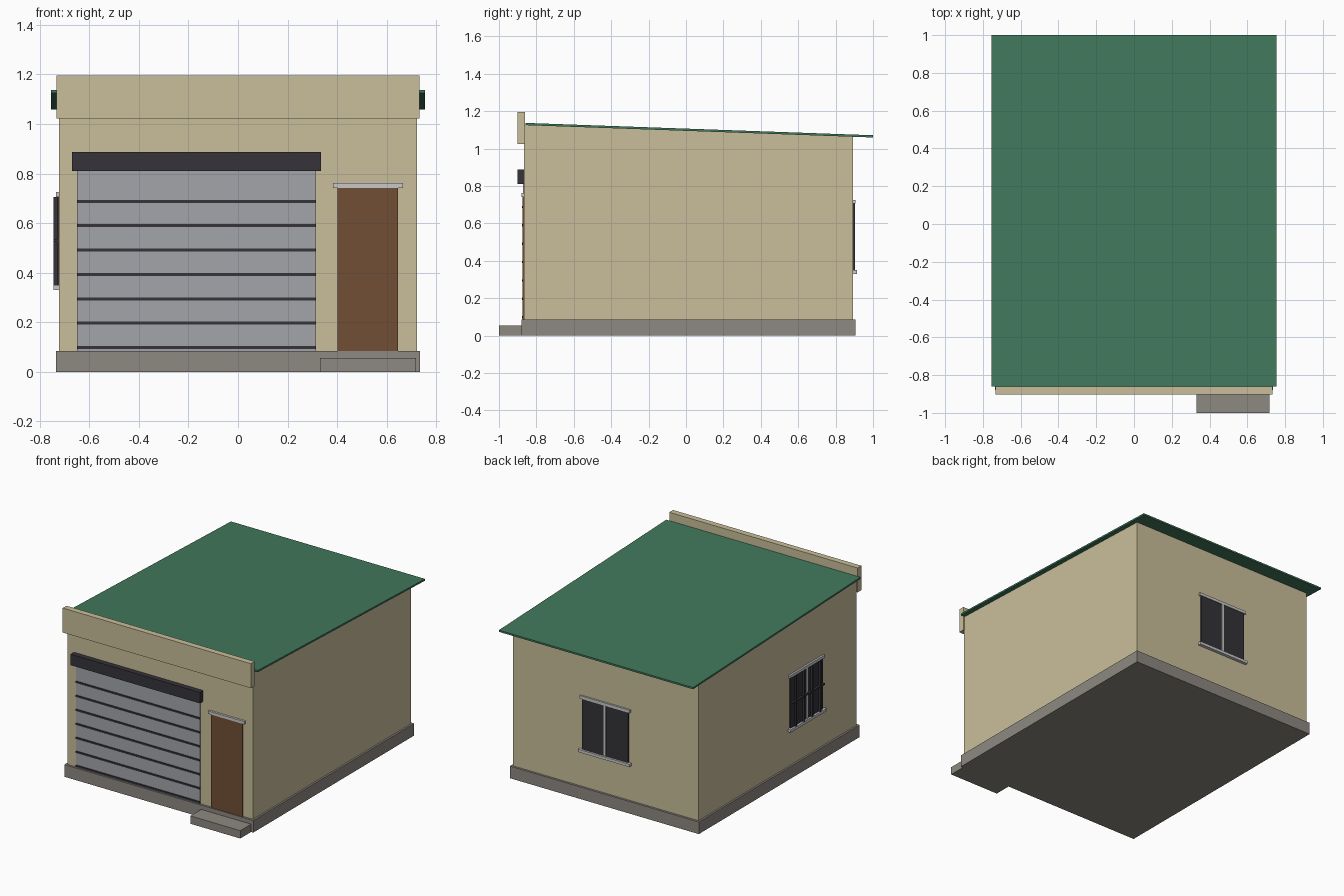
import bpy
import bmesh

cube = bpy.data.objects.get("Cube")
if cube:
    bpy.data.objects.remove(cube, do_unlink=True)


def material(name, r, g, b):
    """Flat material from 0-255 display values, converted to linear."""
    def linear(v):
        v /= 255
        return v / 12.92 if v <= 0.04045 else ((v + 0.055) / 1.055) ** 2.4
    colour = (linear(r), linear(g), linear(b), 1)
    m = bpy.data.materials.new(name)
    m.use_nodes = True
    m.diffuse_color = colour
    m.node_tree.nodes["Principled BSDF"].inputs["Base Color"].default_value = colour
    return m


wall = material("cream wall", 202, 191, 155)
green = material("green roof", 65, 120, 92)
concrete = material("grey concrete", 141, 136, 129)
steel = material("grey shutter", 162, 165, 170)
dark = material("dark metal", 54, 51, 58)
glass = material("dark glass", 52, 51, 56)
wood = material("brown door", 113, 78, 53)
trim = material("light trim", 200, 200, 200)


def box(name, x, y, z, mat, top=None):
    """Box from ranges; top(y) optionally slopes the upper face."""
    bm = bmesh.new()
    bmesh.ops.create_cube(bm, size=1)
    for v in bm.verts:
        upper = v.co.z > 0
        v.co = [r[1] if c > 0 else r[0] for c, r in zip(v.co, (x, y, z))]
        if top and upper:
            v.co.z = top(v.co.y)
    mesh = bpy.data.meshes.new(name)
    bm.to_mesh(mesh)
    bm.free()
    mesh.materials.append(mat)
    obj = bpy.data.objects.new(name, mesh)
    bpy.context.collection.objects.link(obj)
    return obj


def roof_height(y):
    return 1.137 - 0.0355 * (y + 0.86)


# Building shell
FRONT, BACK, SIDE = -0.865, 0.892, 0.722
box("plinth", (-0.735, 0.735), (-0.88, 0.907), (0, 0.085), concrete)
box("walls", (-SIDE, SIDE), (FRONT, BACK), (0.08, 1), wall,
    top=lambda y: roof_height(y) - 0.012)
box("front_step", (0.33, 0.718), (-1, -0.88), (0, 0.055), concrete)
box("parapet", (-0.732, 0.732), (-0.902, -0.86), (1.023, 1.195), wall)

# Sloping roof sheet
roof = box("roof", (-0.755, 0.755), (-0.859, 1), (1, 1.1), green, top=roof_height)
for v in roof.data.vertices:
    if v.co.z < 1.01:
        v.co.z = roof_height(v.co.y) - 0.012

# Roller shutter with its housing and ribs
box("shutter", (-0.65, 0.315), (-0.872, FRONT), (0.085, 0.815), steel)
box("shutter_housing", (-0.67, 0.335), (-0.902, FRONT), (0.81, 0.887), dark)
for i in range(7):
    z = 0.098 + 0.0983 * i
    box("shutter_rib", (-0.65, 0.315), (-0.878, FRONT), (z - 0.006, z + 0.006), dark)

# Door
box("door", (0.402, 0.646), (-0.874, FRONT), (0.085, 0.742), wood)
box("door_lintel", (0.383, 0.665), (-0.88, FRONT), (0.742, 0.762), trim)


def window(prefix, centre, place):
    """Window across u, stacked in z; place(u, depth) maps to x and y ranges."""
    def part(name, half, depth, z, mat, u=0):
        x, y = place((centre + u - half, centre + u + half), depth)
        box(prefix + name, x, y, z, mat)
    part("_glass", 0.18, 0.008, (0.35, 0.705), glass)
    part("_mullion", 0.008, 0.012, (0.35, 0.705), trim)
    part("_lintel", 0.195, 0.013, (0.705, 0.725), trim)
    part("_sill", 0.2, 0.022, (0.33, 0.35), trim)
    return part


window("back_window", 0, lambda u, d: (u, (BACK, BACK + d)))
grille = window("side_window", -0.3, lambda u, d: ((-SIDE - d, -SIDE), u))

# Security grille over the side window
for i in range(4):
    grille("_bar", 0.005, 0.023, (0.35, 0.705), dark, u=-0.135 + 0.09 * i)
grille("_cross_bar", 0.18, 0.023, (0.523, 0.533), dark)
